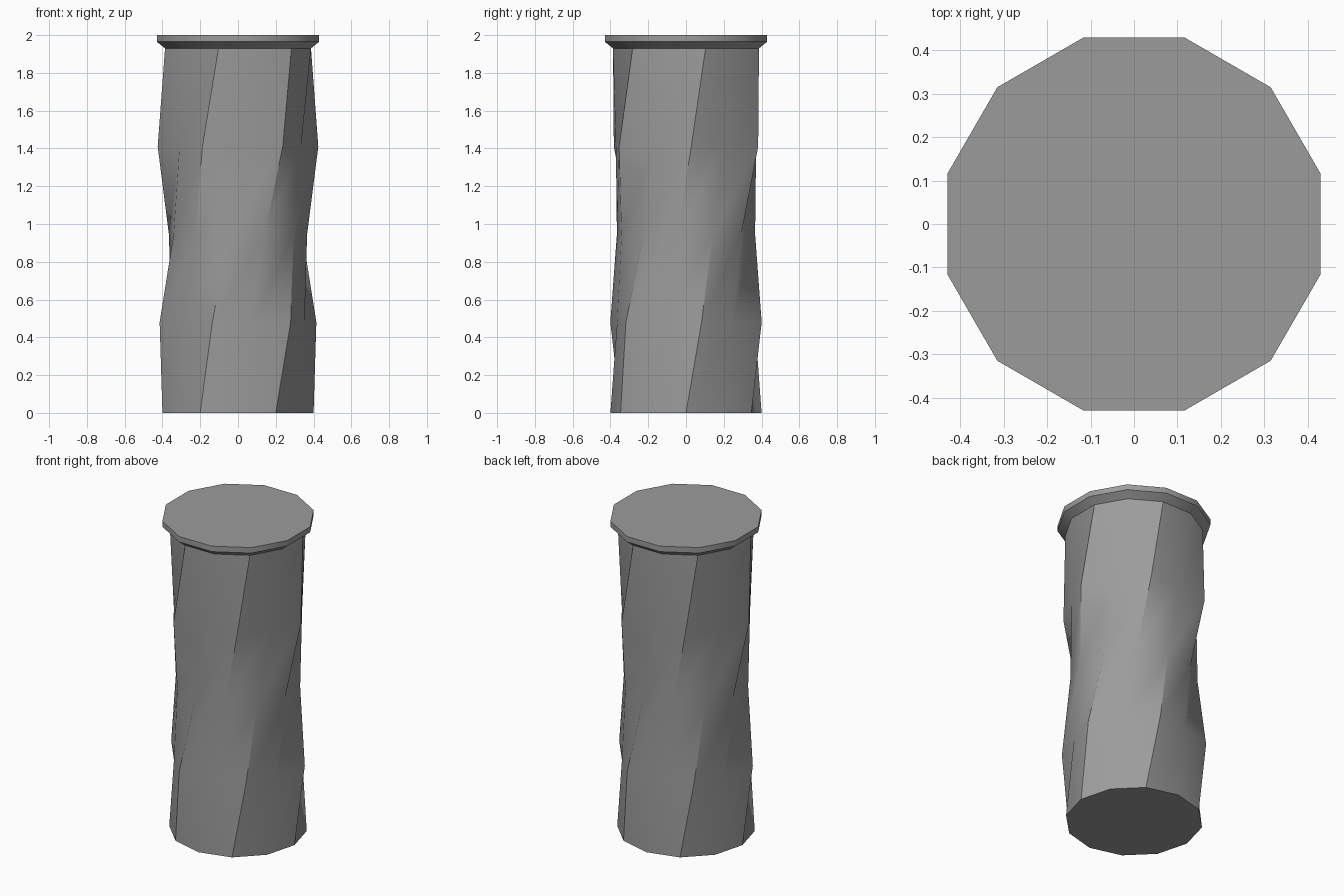
import bpy
import bmesh
import math

SIDES = 12

cube = bpy.data.objects.get("Cube")
if cube:
    bpy.data.objects.remove(cube, do_unlink=True)

stone = bpy.data.materials.new("grey stone")
stone.use_nodes = True
grey = (0.33, 0.33, 0.33, 1)
stone.diffuse_color = grey
stone.node_tree.nodes["Principled BSDF"].inputs["Base Color"].default_value = grey


def lathe(name, rings):
    """Skin rings of (height, even radius, odd radius, twist in degrees)."""
    bm = bmesh.new()
    loops = []
    for z, even, odd, twist in rings:
        loop = []
        for i in range(SIDES):
            a = math.radians(twist + i * 360 / SIDES)
            r = odd if i % 2 else even
            loop.append(bm.verts.new((r * math.cos(a), r * math.sin(a), z)))
        loops.append(loop)
    for low, high in zip(loops, loops[1:]):
        for i in range(SIDES):
            j = (i + 1) % SIDES
            bm.faces.new((low[i], low[j], high[j], high[i]))
    bm.faces.new(loops[0][::-1])
    bm.faces.new(loops[-1])
    mesh = bpy.data.meshes.new(name)
    bm.to_mesh(mesh)
    bm.free()
    mesh.materials.append(stone)
    obj = bpy.data.objects.new(name, mesh)
    bpy.context.collection.objects.link(obj)
    bpy.ops.object.select_all(action="DESELECT")
    obj.select_set(True)
    bpy.context.view_layer.objects.active = obj
    bpy.ops.object.shade_smooth_by_angle(angle=math.radians(31))
    return obj


# Twisted shaft: the ridges swap corners halfway up
lathe("twisted_shaft", [
    (0, 0.4, 0.4, 0),
    (0.48, 0.423, 0.372, 11.25),
    (0.945, 0.369, 0.369, 22.5),
    (1.41, 0.372, 0.426, 33.75),
    (1.93, 0.4, 0.4, 45),
])

# Flared cap slab
lathe("flared_cap", [
    (1.93, 0.4, 0.4, 45),
    (1.965, 0.445, 0.445, 45),
    (2.0, 0.445, 0.445, 45),
])
